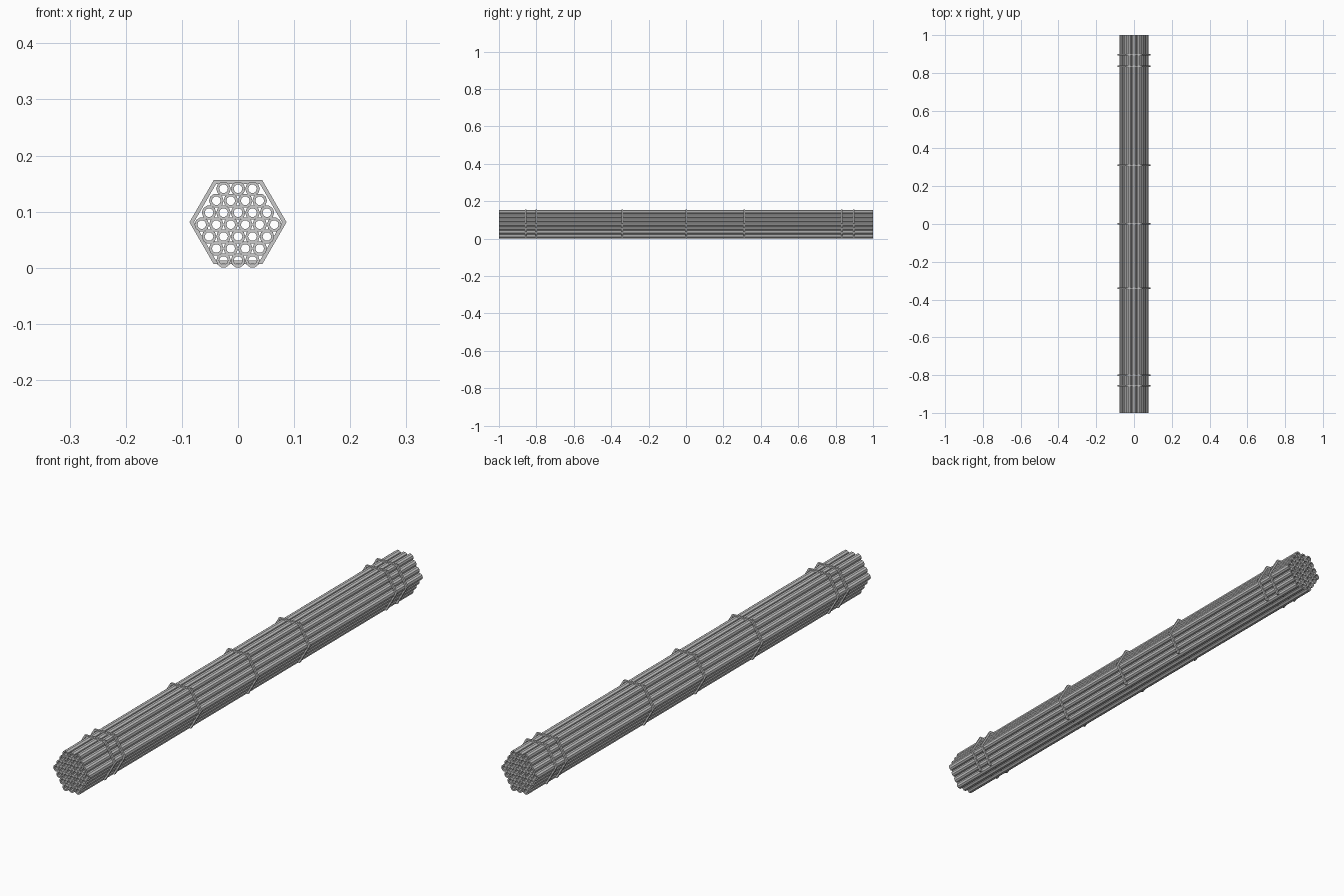
import bpy, bmesh, math

if "Cube" in bpy.data.objects:
    bpy.data.objects.remove(bpy.data.objects["Cube"])

def prism_ring(name, sides, r_out, r_in, y0, y1, x, z, phase=0.0):
    """Hollow flat-sided prism running along y."""
    bm = bmesh.new()
    loops = []
    for r, y in ((r_out, y0), (r_out, y1), (r_in, y1), (r_in, y0)):
        loops.append([bm.verts.new((x + r * math.cos(phase + 2 * math.pi * i / sides), y,
                                    z + r * math.sin(phase + 2 * math.pi * i / sides)))
                      for i in range(sides)])
    for k in range(4):
        a, b = loops[k], loops[(k + 1) % 4]
        for i in range(sides):
            j = (i + 1) % sides
            bm.faces.new((a[i], a[j], b[j], b[i]))
    bmesh.ops.recalc_face_normals(bm, faces=bm.faces)
    me = bpy.data.meshes.new(name)
    bm.to_mesh(me)
    bm.free()
    ob = bpy.data.objects.new(name, me)
    bpy.context.collection.objects.link(ob)
    return ob

# Bundle of flat-sided pipes, stacked in seven rows
SIDES, PITCH, ROW, R_PIPE, R_BORE = 10, 0.0258, 0.0213, 0.0130, 0.0078
for row, count in enumerate((3, 4, 5, 6, 5, 4, 3)):
    for i in range(count):
        prism_ring("pipe", SIDES, R_PIPE, R_BORE, -1, 1,
                   (i - (count - 1) / 2) * PITCH, R_PIPE + row * ROW)

# Hexagonal straps around the bundle
for y in (-0.857, -0.80, -0.341, 0.002, 0.311, 0.834, 0.897):
    prism_ring("strap", 6, 0.0865, 0.0785, y - 0.004, y + 0.004, 0, 0.0812)
